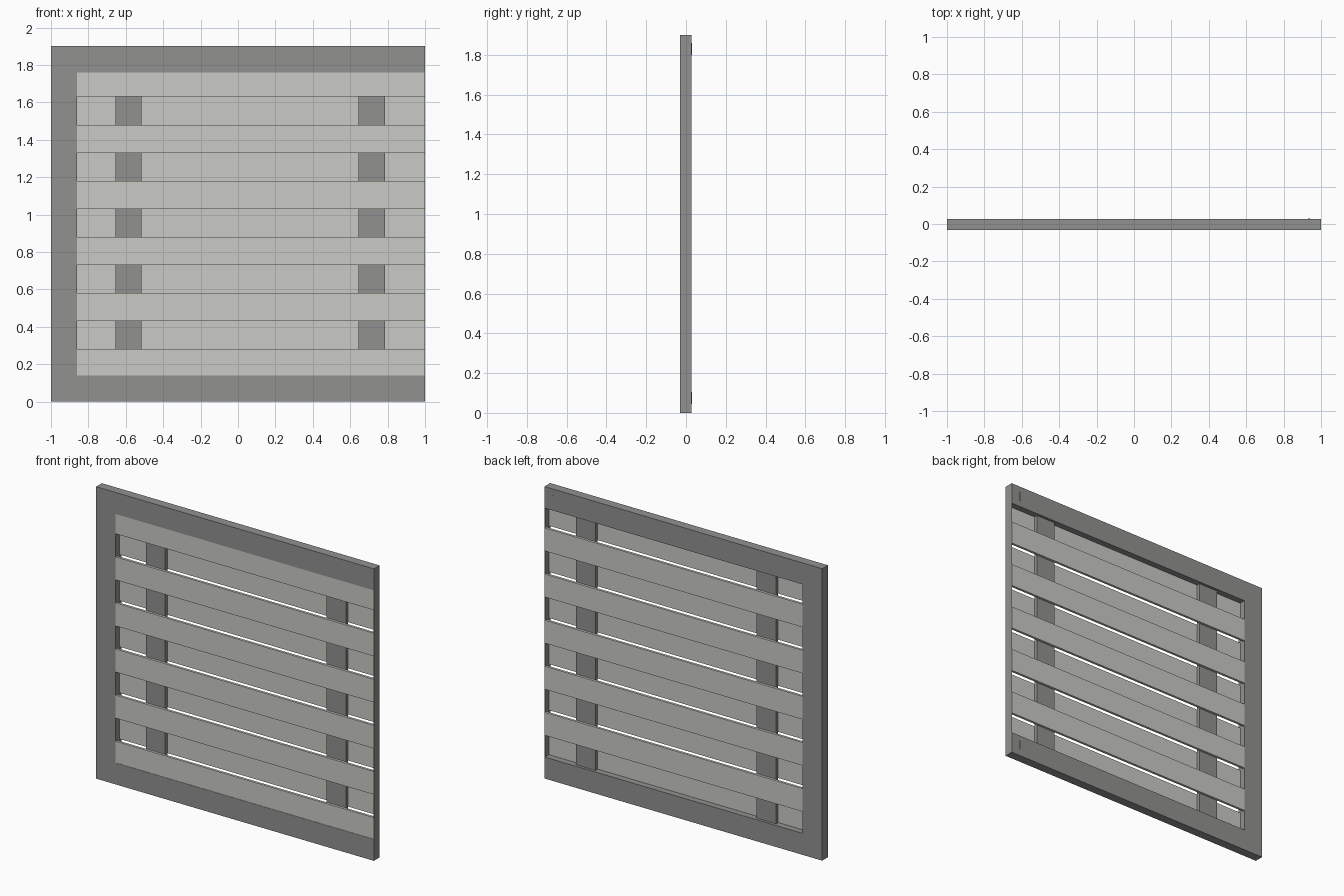
import bpy

if "Cube" in bpy.data.objects:
    bpy.data.objects.remove(bpy.data.objects["Cube"])

# Materials: dark frame, light slats
def material(name, rgb):
    m = bpy.data.materials.new(name)
    m.diffuse_color = (*rgb, 1)
    m.use_nodes = True
    m.node_tree.nodes["Principled BSDF"].inputs["Base Color"].default_value = m.diffuse_color
    return m

DARK = material("dark_grey_frame", (0.285, 0.285, 0.28))
LIGHT = material("light_grey_slats", (0.59, 0.59, 0.555))

def box(name, x, y, z, mat):
    """Box spanning the (min, max) pair on each axis."""
    spans = (x, y, z)
    bpy.ops.mesh.primitive_cube_add(size=1, location=[(a + b) / 2 for a, b in spans])
    ob = bpy.context.object
    ob.name = name
    ob.scale = [b - a for a, b in spans]
    bpy.ops.object.transform_apply(location=False, rotation=False, scale=True)
    ob.data.materials.append(mat)
    return ob

FRAME_Y = (-0.031, 0.028)
FRONT_Y = (-0.029, -0.013)
MID_Y = (-0.013, 0.010)
BACK_Y = (0.010, 0.026)
X0, X1, TOP, W = -0.86, 1.0, 1.90, 0.14

# Frame: side post, two rails and a thin cap closing the other end
box("side_post", (-1, X0), FRAME_Y, (0, TOP), DARK)
box("bottom_rail", (X0, X1), FRAME_Y, (0, W), DARK)
box("top_rail", (X0, X1), FRAME_Y, (TOP - W, TOP), DARK)
box("end_cap", (X1 - 0.003, X1), FRAME_Y, (W, TOP - W), DARK)

# Upright battens between the two slat layers
for i, x in enumerate((-0.655, 0.645)):
    box(f"batten_{i + 1}", (x, x + W), MID_Y, (W, TOP - W), DARK)

# Staggered slats: six in front, five behind covering the gaps
for i in range(6):
    low = 0.13 + 0.30 * i
    z = (max(low, W), min(low + 0.15, TOP - W))
    box(f"front_slat_{i + 1}", (X0, X1 - 0.003), FRONT_Y, z, LIGHT)
for i in range(5):
    low = 0.28 + 0.30 * i
    box(f"back_slat_{i + 1}", (X0, X1 - 0.003), BACK_Y, (low, low + 0.15), LIGHT)

# Tiny latch fins on the back of the rails
for i, z in enumerate((0.075, 1.83)):
    box(f"latch_fin_{i + 1}", (0.933, 0.937), (0.027, 0.031), (z - 0.03, z + 0.03), DARK)
